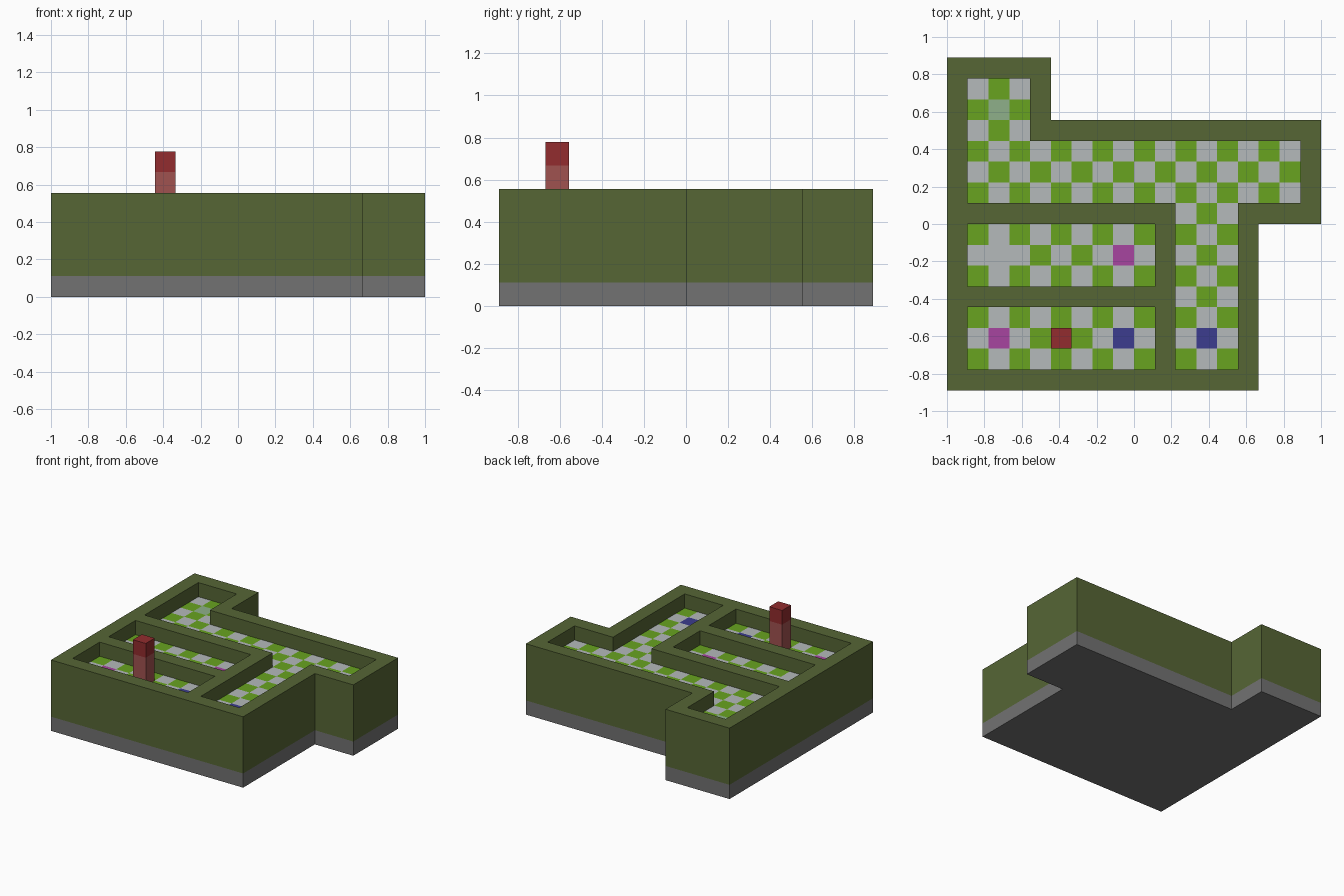
import bpy
import bmesh
import math

if "Cube" in bpy.data.objects:
    bpy.data.objects.remove(bpy.data.objects["Cube"], do_unlink=True)

U = 1 / 9                      # one grid cell
COLS, ROWS = 18, 16


def material(name, rgb):
    """Flat material from 8-bit display colour."""
    lin = [((c / 255 + 0.055) / 1.055) ** 2.4 for c in rgb]
    m = bpy.data.materials.new(name)
    m.use_nodes = True
    m.diffuse_color = (*lin, 1)
    bsdf = m.node_tree.nodes["Principled BSDF"]
    bsdf.inputs["Base Color"].default_value = (*lin, 1)
    bsdf.inputs["Roughness"].default_value = 0.9
    return m


olive = material("olive_wall", (86, 102, 53))
stone = material("grey_base", (114, 114, 114))
grass = material("grass_tile", (104, 164, 32))
pale = material("pale_grey_tile", (181, 186, 187))
mint = material("pale_green_tile", (143, 176, 138))
magenta = material("magenta_tile", (167, 69, 160))
blue = material("blue_tile", (60, 60, 142))
dark_red = material("dark_red", (146, 44, 46))
soft_red = material("soft_red", (160, 82, 80))


def cell_object(name, cells, z0, z1, mats, pick=lambda c: 0):
    """Mesh from grid cells at z0, extruded up to z1 when they differ."""
    bm = bmesh.new()
    corners = {}

    def corner(c, r):
        if (c, r) not in corners:
            corners[c, r] = bm.verts.new(((c - COLS / 2) * U, (r - ROWS / 2) * U, z0))
        return corners[c, r]

    for c, r in sorted(cells):
        f = bm.faces.new([corner(c, r), corner(c + 1, r),
                          corner(c + 1, r + 1), corner(c, r + 1)])
        f.material_index = pick((c, r))
    if z1 > z0:
        res = bmesh.ops.extrude_face_region(bm, geom=bm.faces[:], use_keep_orig=True)
        top = [v for v in res["geom"] if isinstance(v, bmesh.types.BMVert)]
        bmesh.ops.translate(bm, verts=top, vec=(0, 0, z1 - z0))
        bmesh.ops.recalc_face_normals(bm, faces=bm.faces[:])
        bmesh.ops.dissolve_limit(bm, angle_limit=math.radians(1),
                                 verts=bm.verts[:], edges=bm.edges[:])
    me = bpy.data.meshes.new(name)
    bm.to_mesh(me)
    bm.free()
    for m in mats:
        me.materials.append(m)
    ob = bpy.data.objects.new(name, me)
    bpy.context.scene.collection.objects.link(ob)
    return ob


# Sunken rooms and corridors: first column, first row, end column, end row
rooms = [(1, 1, 10, 4), (1, 5, 10, 8), (11, 1, 14, 9), (1, 9, 17, 12), (1, 12, 4, 15)]
floor = {(c, r) for a, b, d, e in rooms for c in range(a, d) for r in range(b, e)}

# The block is the floor grown by one cell; the rest of it is wall
block = {(c + i, r + j) for c, r in floor for i in (-1, 0, 1) for j in (-1, 0, 1)}

# Checkered floor with a few special tiles
special = {(2, 13): 2, (2, 6): 1, (8, 6): 3, (2, 2): 3, (8, 2): 4, (12, 2): 4}


def tile_colour(cell):
    return special.get(cell, sum(cell) % 2)


cell_object("base", block, 0, U, [stone])
cell_object("walls", block - floor, U, 5 * U, [olive])
cell_object("floor_tiles", floor, 4 * U, 4 * U,
            [grass, pale, mint, magenta, blue], tile_colour)

# Standing figure: body and head
cell_object("figure_body", {(5, 2)}, 4 * U, 6 * U, [soft_red])
cell_object("figure_head", {(5, 2)}, 6 * U, 7 * U, [dark_red])
